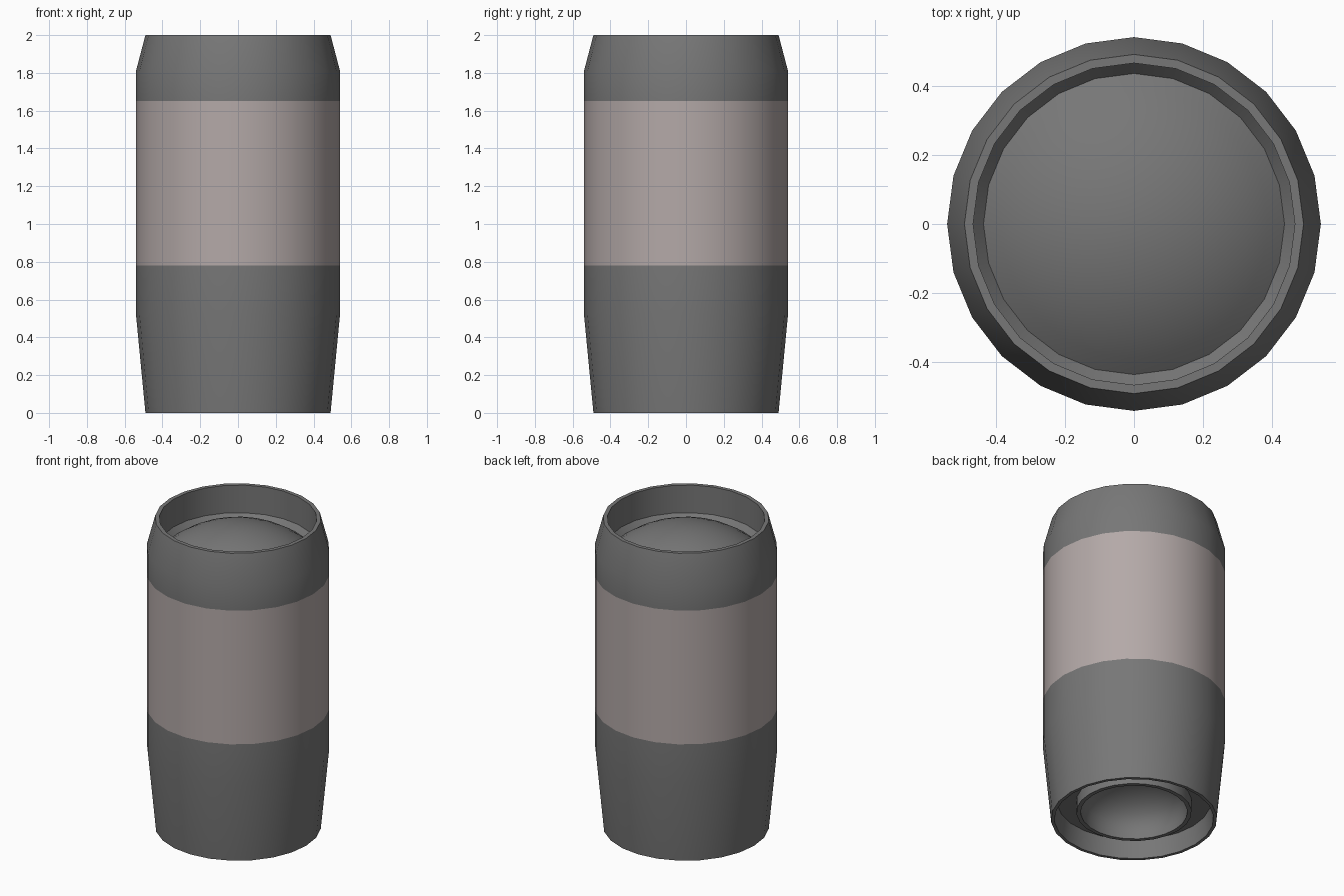
import bpy, bmesh, math

if "Cube" in bpy.data.objects:
    bpy.data.objects.remove(bpy.data.objects["Cube"])

SIDES = 24


def material(name, rgb):
    m = bpy.data.materials.new(name)
    m.diffuse_color = (*rgb, 1)
    m.use_nodes = True
    m.node_tree.nodes["Principled BSDF"].inputs["Base Color"].default_value = m.diffuse_color
    return m


GREY = material("dark grey", (0.185, 0.185, 0.185))
BAND = material("warm grey", (0.455, 0.397, 0.39))


def lathe(name, profile, mat):
    """Revolve (radius, z) points round z; radius 0 closes to a point."""
    bm = bmesh.new()
    rings = []
    for r, z in profile:
        if r < 1e-6:
            rings.append([bm.verts.new((0, 0, z))] * SIDES)
        else:
            rings.append([bm.verts.new((r * math.cos(2 * math.pi * i / SIDES),
                                        r * math.sin(2 * math.pi * i / SIDES), z))
                          for i in range(SIDES)])
    for a, b in zip(rings, rings[1:]):
        for i in range(SIDES):
            j = (i + 1) % SIDES
            quad = list(dict.fromkeys((a[i], a[j], b[j], b[i])))
            bm.faces.new(quad)
    me = bpy.data.meshes.new(name)
    bm.to_mesh(me)
    bm.free()
    me.materials.append(mat)
    ob = bpy.data.objects.new(name, me)
    bpy.context.collection.objects.link(ob)
    bpy.ops.object.select_all(action='DESELECT')
    ob.select_set(True)
    bpy.context.view_layer.objects.active = ob
    bpy.ops.object.shade_smooth_by_angle(angle=math.radians(30))
    return ob


# Concave bowl, eyepiece ring, recessed floor, then outer tapered barrel
bowl = [(0.315 * math.sin(t), 0.09 + 0.2 * math.cos(t))
        for t in [math.pi / 2 * k / 6 for k in range(7)]]
lathe("lower_barrel",
      bowl + [(0.315, 0.045), (0.34, 0.045), (0.34, 0.12), (0.455, 0.12),
              (0.47, 0.0), (0.49, 0.0), (0.54, 0.52), (0.54, 0.78)], GREY)

# Coloured middle sleeve
lathe("middle_band", [(0.54, 0.78), (0.54, 1.65)], BAND)

# Upper collar with thin rim and inner wall
lathe("upper_collar",
      [(0.54, 1.65), (0.54, 1.81), (0.49, 2.0), (0.465, 2.0),
       (0.465, 1.82), (0.435, 1.785)], GREY)

# Domed front lens
R, ZC = 0.69, 1.25
edge = math.asin(0.435 / R)
lathe("domed_lens",
      [(R * math.sin(edge * k / 8), ZC + R * math.cos(edge * k / 8))
       for k in range(8, -1, -1)], GREY)
